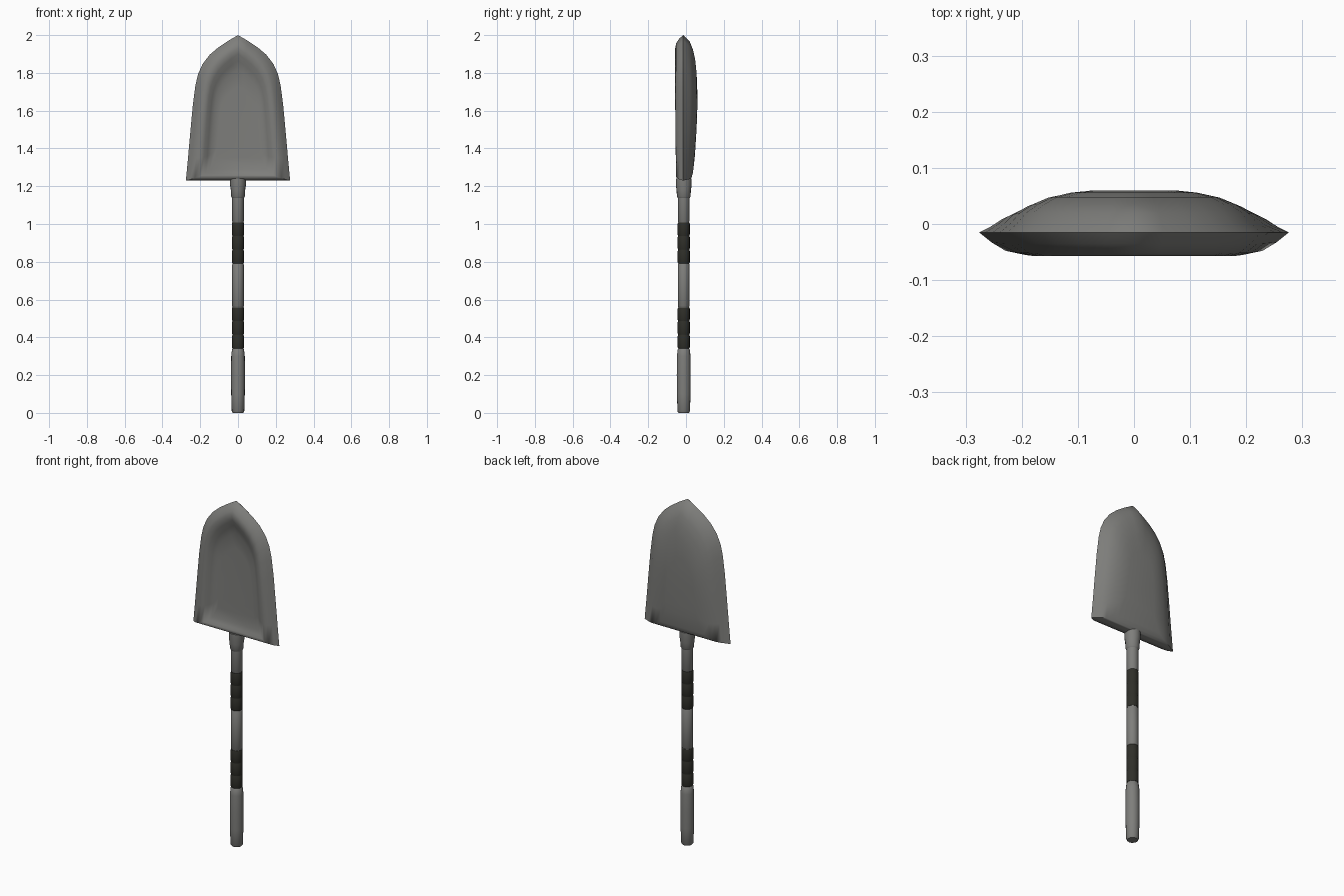
import bpy, bmesh, math

if "Cube" in bpy.data.objects:
    bpy.data.objects.remove(bpy.data.objects["Cube"])

AXIS_Y = -0.012  # centre line of the shaft
RIM_Y = -0.015   # plane of the blade's outer edge


def material(name, colour):
    m = bpy.data.materials.new(name)
    m.diffuse_color = (*colour, 1)
    m.use_nodes = True
    m.node_tree.nodes["Principled BSDF"].inputs["Base Color"].default_value = m.diffuse_color
    return m


STEEL = material("grey steel", (0.21, 0.21, 0.20))
WRAP = material("dark wrap", (0.028, 0.028, 0.022))


def finish(bm, name, mat, angle):
    bmesh.ops.recalc_face_normals(bm, faces=bm.faces)
    me = bpy.data.meshes.new(name)
    bm.to_mesh(me)
    bm.free()
    ob = bpy.data.objects.new(name, me)
    bpy.context.collection.objects.link(ob)
    me.materials.append(mat)
    bpy.ops.object.select_all(action='DESELECT')
    ob.select_set(True)
    bpy.context.view_layer.objects.active = ob
    bpy.ops.object.shade_smooth_by_angle(angle=math.radians(angle))
    return ob


def loft(bm, rings):
    """Bridge closed rings of points and cap both ends."""
    loops = [[bm.verts.new(p) for p in r] for r in rings]
    n = len(loops[0])
    for a, b in zip(loops, loops[1:]):
        for i in range(n):
            j = (i + 1) % n
            bm.faces.new((a[i], a[j], b[j], b[i]))
    bm.faces.new(loops[0])
    bm.faces.new(loops[-1])


def turned(name, profile, mat, sides=16):
    bm = bmesh.new()
    loft(bm, [[(r * math.cos(math.tau * i / sides),
                AXIS_Y + r * math.sin(math.tau * i / sides), z)
               for i in range(sides)] for r, z in profile])
    return finish(bm, name, mat, 35)


# blade: half outline as (half width, height fraction), corner to tip
OUTLINE = [(0.276, 0), (0.265, 0.15), (0.252, 0.34), (0.239, 0.52),
           (0.226, 0.65), (0.212, 0.73), (0.188, 0.80), (0.150, 0.865),
           (0.105, 0.915), (0.053, 0.96)]


def blade_ring(scale, top, bottom, y):
    right = [(w * scale, t) for w, t in OUTLINE]
    pts = right + [(0, 1)] + [(-x, t) for x, t in reversed(right)]
    ring = []
    for x, t in pts:
        z = bottom + t * (top - bottom)
        # the blade thins towards its foot, more so on the back
        low = max(0, 1 - (z - 1.23) / 0.4) ** 1.5
        thin = 1 - low * (0.32 if y > RIM_Y else 0.12)
        ring.append((x, RIM_Y + (y - RIM_Y) * thin, z))
    return ring


# rings run from the shallow front floor, over the rim, to the domed back
blade_rings = [
    (0.42, 1.73, 1.35, -0.020), (0.54, 1.82, 1.29, -0.023),
    (0.61, 1.865, 1.270, -0.036), (0.68, 1.90, 1.258, -0.050),
    (0.75, 1.93, 1.250, -0.057), (0.83, 1.957, 1.243, -0.052),
    (0.92, 1.982, 1.235, -0.035), (1.0, 2.0, 1.23, RIM_Y),
    (0.93, 1.988, 1.232, -0.001), (0.85, 1.965, 1.235, 0.02),
    (0.75, 1.925, 1.238, 0.036), (0.64, 1.875, 1.245, 0.048),
    (0.50, 1.80, 1.27, 0.056), (0.36, 1.70, 1.35, 0.060)]
bm = bmesh.new()
loft(bm, [blade_ring(*r) for r in blade_rings])
finish(bm, "blade", STEEL, 60)

# socket joining blade and shaft
turned("socket", [(0.031, 1.137), (0.036, 1.145), (0.038, 1.18),
                  (0.042, 1.205), (0.042, 1.24)], STEEL)

# shaft
turned("shaft", [(0.028, 0.30), (0.028, 1.0), (0.028, 1.01),
                 (0.031, 1.015), (0.031, 1.15)], STEEL)
turned("middle_sleeve", [(0.028, 0.56), (0.031, 0.565),
                         (0.031, 0.785), (0.028, 0.79)], STEEL)

# grip at the foot
turned("grip", [(0.028, 0), (0.033, 0.008), (0.036, 0.10), (0.037, 0.20),
                (0.036, 0.30), (0.032, 0.335), (0.028, 0.34)], STEEL)

# two wraps, each of three rounded bands
for label, z0, z1 in (("lower_wrap", 0.34, 0.56), ("upper_wrap", 0.79, 1.01)):
    step = (z1 - z0) / 3
    profile = []
    for k in range(3):
        a = z0 + k * step
        profile += [(0.0295, a + 0.001), (0.032, a + 0.007),
                    (0.032, a + step - 0.007), (0.0295, a + step - 0.001)]
    turned(label, profile, WRAP)
